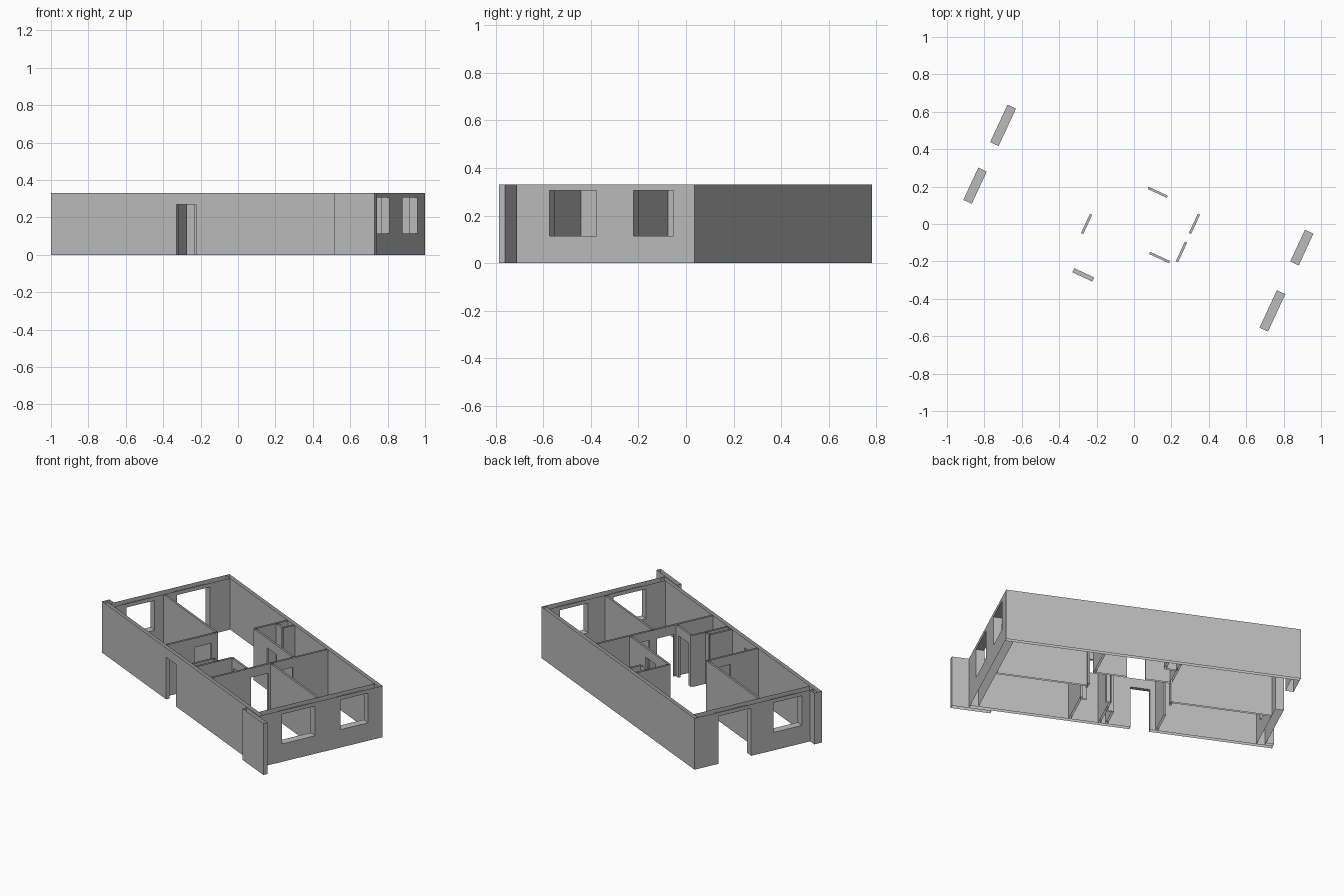
import bpy, bmesh, math

cube = bpy.data.objects.get("Cube")
if cube:
    bpy.data.objects.remove(cube, do_unlink=True)

TOP = 0.33            # wall height
DOOR = (0, 0.27)      # bottom and top of doors
WINDOW = (0.115, 0.305)
TURN = math.radians(-24.9)
THIN = 0.013          # partition thickness

grey = bpy.data.materials.new("plaster grey")
grey.use_nodes = True
colour = (0.5, 0.5, 0.5, 1)
grey.diffuse_color = colour
grey.node_tree.nodes["Principled BSDF"].inputs["Base Color"].default_value = colour


def wall(name, axis, a0, a1, b0, b1, openings=(), caps=False):
    """Hollow wall along an axis from a0 to a1, between b0 and b1, open above and below.
    Each opening is (start, end, (bottom, top))."""
    bm = bmesh.new()

    def quad(*pts):
        if axis == "y":
            pts = [(b, a, z) for a, b, z in reversed(pts)]
        bm.faces.new([bm.verts.new(p) for p in pts])

    def sides(s, e, z0, z1):
        quad((s, b0, z0), (e, b0, z0), (e, b0, z1), (s, b0, z1))
        quad((e, b1, z0), (s, b1, z0), (s, b1, z1), (e, b1, z1))

    def across(a, z0, z1, facing):
        pts = [(a, b0, z0), (a, b1, z0), (a, b1, z1), (a, b0, z1)]
        quad(*(pts if facing > 0 else reversed(pts)))

    def level(s, e, z, facing):
        pts = [(s, b0, z), (e, b0, z), (e, b1, z), (s, b1, z)]
        quad(*(pts if facing > 0 else reversed(pts)))

    pos = a0
    for s, e, (low, high) in openings:
        sides(pos, s, 0, TOP)
        sides(s, e, high, TOP)
        level(s, e, high, -1)
        if low > 0:
            sides(s, e, 0, low)
            level(s, e, low, 1)
        across(s, low, high, 1)
        across(e, low, high, -1)
        pos = e
    sides(pos, a1, 0, TOP)
    if caps:
        across(a0, 0, TOP, -1)
        across(a1, 0, TOP, 1)

    bmesh.ops.remove_doubles(bm, verts=bm.verts, dist=0.0001)
    mesh = bpy.data.meshes.new(name)
    bm.to_mesh(mesh)
    bm.free()
    mesh.materials.append(grey)
    obj = bpy.data.objects.new(name, mesh)
    obj.rotation_euler.z = TURN
    bpy.context.collection.objects.link(obj)


def partition(name, axis, a0, a1, b, openings=(), caps=False):
    wall(name, axis, a0, a1, b - THIN / 2, b + THIN / 2, openings, caps)


# Outer shell
WEST, EAST, SOUTH, NORTH = -0.882, 0.892, -0.373, 0.454
SKIN, THICK = 0.024, 0.05
IN_S, IN_N = SOUTH + SKIN, NORTH - SKIN
wall("north_wall", "x", WEST, EAST, IN_N, NORTH, caps=True)
wall("south_wall", "x", -0.93, EAST, SOUTH, IN_S, [(-0.19, -0.073, DOOR)], caps=True)
wall("east_wall", "y", IN_S, IN_N, EAST - THICK, EAST,
     [(-0.22, 0.0, WINDOW), (0.17, 0.357, WINDOW)])
wall("west_wall", "y", IN_S, IN_N, WEST, WEST + THICK,
     [(-0.267, -0.077, WINDOW), (0.073, 0.294, (0, WINDOW[1]))])

# Projecting corner pieces
wall("west_corner_pier", "x", -0.93, WEST, IN_S, SOUTH + THICK, caps=True)
wall("east_corner_fin", "x", 0.755, 0.994, -0.406, -0.379, caps=True)

# Bedroom partitions
HALL_E, HALL_W = 0.293, -0.23
partition("east_cross_partition", "y", IN_S, IN_N, HALL_E,
          [(-0.086, 0.03, DOOR), (0.08, 0.195, DOOR)])
partition("east_room_divider", "x", HALL_E, EAST - THICK, 0.05)
partition("west_cross_partition", "y", IN_S, -0.005, HALL_W, [(-0.163, -0.05, DOOR)], caps=True)
partition("west_room_divider", "x", WEST + THICK, HALL_W, -0.01)

# North bathroom with duct
partition("north_bath_front", "x", -0.166, HALL_E, 0.207, [(-0.012, 0.1, DOOR)], caps=True)
partition("north_bath_side", "y", 0.207, IN_N, -0.166)
partition("north_duct_side", "y", 0.355, IN_N, -0.09, caps=True)
partition("north_duct_front", "x", -0.166, -0.09, 0.355)

# South bathroom with duct
partition("south_bath_front", "x", 0.115, HALL_E, -0.105, [(0.14, 0.258, DOOR)], caps=True)
partition("south_bath_side", "y", IN_S, -0.105, 0.115)
partition("south_duct_side", "y", IN_S, -0.2, 0.072, caps=True)
partition("south_duct_front", "x", 0.072, 0.115, -0.2)
